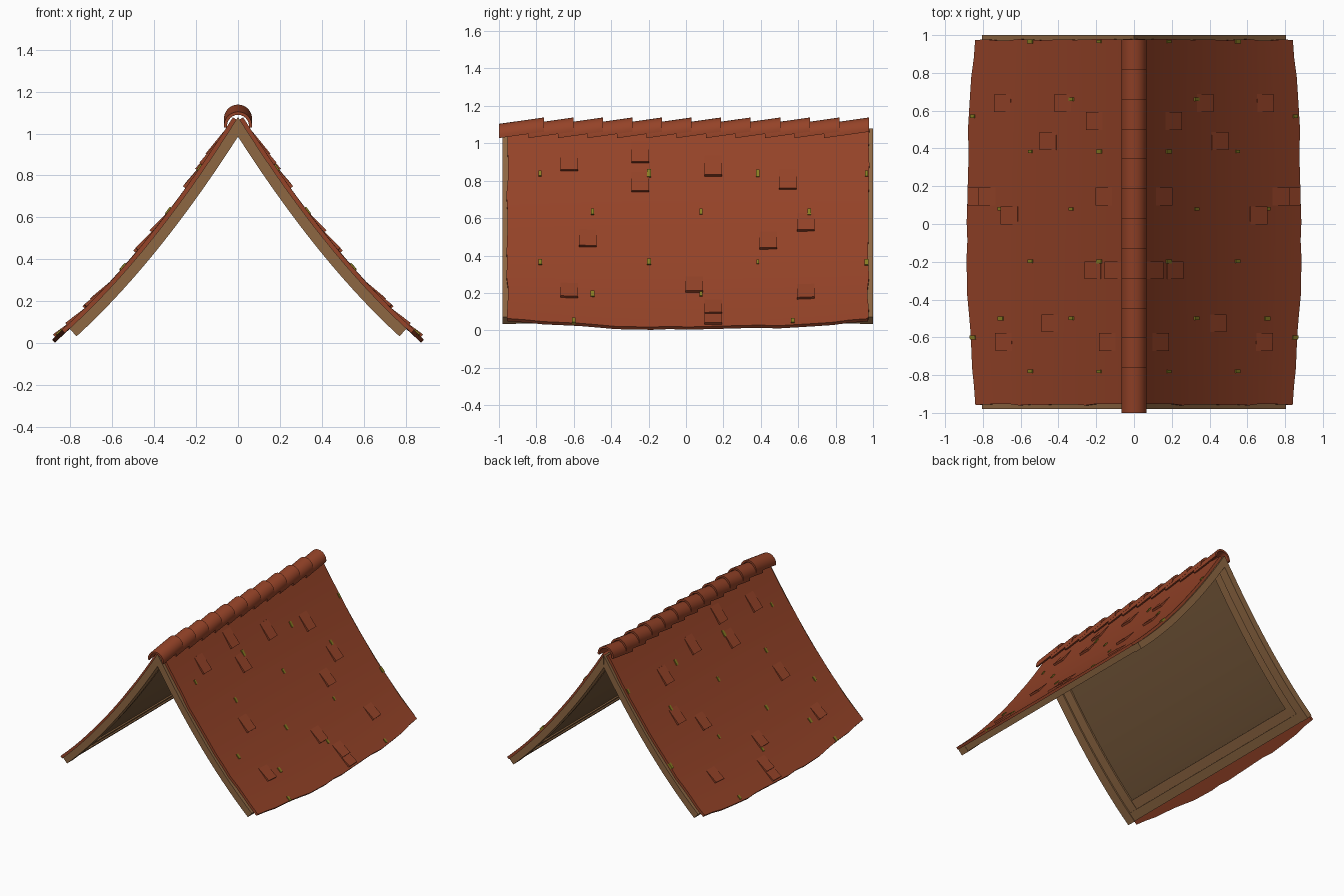
import bpy, bmesh, math, random

if "Cube" in bpy.data.objects:
    bpy.data.objects.remove(bpy.data.objects["Cube"])
random.seed(4)
YC = 0.01  # middle of the roof slopes along y


def material(name, rgb):
    m = bpy.data.materials.new(name)
    m.diffuse_color = (*rgb, 1)
    m.use_nodes = True
    m.node_tree.nodes["Principled BSDF"].inputs["Base Color"].default_value = m.diffuse_color
    return m


CLAY = material("clay_red", (0.30, 0.056, 0.021))
WOOD = material("wood_brown", (0.27, 0.135, 0.055))
DARK = material("dark_wood", (0.17, 0.092, 0.04))
MOSS = material("moss_green", (0.25, 0.21, 0.017))


def surf(x, y, d, bulge=0.0):
    """Point at height d above the curved underside of the right slope."""
    z = 0.985 - 1.56 * x + 0.42 * x * x
    s = -1.56 + 0.84 * x
    k = 1 / math.hypot(1, s)
    b = bulge * max(x / 0.795, 0) ** 2 * (1 - min(1, abs(y - YC) / 0.98) ** 2)
    return (max(0, x - s * k * d + b), y, z + k * d - b)


def add_slab(bm, x0, x1, y0, y1, d0, d1, nx=1, ny=1, bulge=0.0, rough=0.0, lift=0.0):
    """Closed curved slab; x0=None mitres it at the ridge."""
    ends = [random.uniform(-rough, rough) for _ in range(ny + 1)]
    sides = [[random.uniform(-rough, rough) for _ in range(nx + 1)] for _ in "ab"]
    layers = []
    for k, d in enumerate((d0, d1)):
        xs = -0.845 * d if x0 is None else x0
        grid = []
        for i in range(nx + 1):
            t = i / nx
            row = []
            for j in range(ny + 1):
                y = y0 + (y1 - y0) * j / ny
                if j in (0, ny):
                    y += sides[j == ny][i]
                x = xs + (x1 - xs) * t + (ends[j] if i == nx else 0)
                row.append(bm.verts.new(surf(x, y, d + lift * t * k, bulge)))
            grid.append(row)
        layers.append(grid)
    a, b = layers
    for i in range(nx):
        for j in range(ny):
            for g in layers:
                bm.faces.new((g[i][j], g[i + 1][j], g[i + 1][j + 1], g[i][j + 1]))
        for j in (0, ny):
            bm.faces.new((a[i][j], a[i + 1][j], b[i + 1][j], b[i][j]))
    for j in range(ny):
        for i in (0, nx):
            bm.faces.new((a[i][j], a[i][j + 1], b[i][j + 1], b[i][j]))


def finish(name, bm, mat, mirror=True, smooth=False):
    bmesh.ops.recalc_face_normals(bm, faces=bm.faces)
    me = bpy.data.meshes.new(name)
    bm.to_mesh(me)
    bm.free()
    me.materials.append(mat)
    ob = bpy.data.objects.new(name, me)
    bpy.context.collection.objects.link(ob)
    if mirror:
        ob.modifiers.new("mirror", 'MIRROR').use_mirror_merge = False
    if smooth:
        bpy.ops.object.select_all(action='DESELECT')
        ob.select_set(True)
        bpy.context.view_layer.objects.active = ob
        bpy.ops.object.shade_smooth_by_angle(angle=math.radians(30))
    return ob


# tiled skin, longer towards the middle of the eave
bm = bmesh.new()
add_slab(bm, -0.035, 0.795, YC - 0.966, YC + 0.966, 0.05, 0.07, 14, 20, 0.044, 0.005)
finish("tile_skin", bm, CLAY, smooth=True)

# single tiles that stick up: lower edge x, middle y
RAISED = [(.735, .64), (.41, .64), (.24, .545), (.49, .44), (.82, .145), (.19, .145),
          (.70, .045), (.25, -.245), (.14, -.245), (.48, -.525), (.17, -.625),
          (.73, -.625), (.88, .145)]
bm = bmesh.new()
for x, y in RAISED:
    e = x - 0.055 - 0.04 * (x / 0.85) ** 2 * (1 - y * y)
    add_slab(bm, e - 0.075, e, y - 0.047, y + 0.047, 0.055, 0.071, bulge=0.044, lift=0.014)
finish("raised_tiles", bm, CLAY)

# moss specks in staggered rows
bm = bmesh.new()
specks = [(x, -0.78 + 0.582 * k) for x in (.18, .55) for k in range(4)]
specks += [(x, -0.5 + 0.58 * k) for x in (.33, .71) for k in range(3)]
specks += [(.86, -.6), (.86, .57)]
for x, y in specks:
    e = x - 0.055 - 0.04 * (x / 0.85) ** 2 * (1 - y * y)
    r = random.uniform(0.008, 0.014)
    add_slab(bm, e - r, e + r, y - r * .8, y + r * .8, 0.06, 0.077, bulge=0.044)
finish("moss", bm, MOSS)

# underside boarding
bm = bmesh.new()
add_slab(bm, None, 0.765, YC - 0.97, YC + 0.97, 0.025, 0.05, 14)
finish("roof_boarding", bm, DARK, smooth=True)

# gable rafters (outer and inner) at both ends
bm = bmesh.new()
for s in (-1, 1):
    add_slab(bm, None, 0.77, YC + s * 0.92, YC + s * 0.99, 0, 0.0505, 14)
    add_slab(bm, None, 0.768, YC + s * 0.85, YC + s * 0.92, 0.012, 0.05, 14)
finish("gable_rafters", bm, WOOD, smooth=True)

# eave beams
bm = bmesh.new()
add_slab(bm, 0.72, 0.769, YC - 0.92, YC + 0.92, 0.005, 0.05)
add_slab(bm, 0.67, 0.72, YC - 0.85, YC + 0.85, 0.015, 0.05)
finish("eave_beams", bm, WOOD)

# overlapping half-round ridge tiles
bm = bmesh.new()
N = 14
for i in range(12):
    y0 = -1.0 + 0.158 * i
    rings = []
    for y, zc in ((y0, 1.037), (y0 + 0.24, 1.071)):
        for r in (0.052, 0.067):
            ring = []
            for k in range(N + 1):
                a = math.radians(-8 + 196 * k / N)
                ring.append(bm.verts.new((r * math.cos(a), y, zc + r * math.sin(a))))
            rings.append(ring)
    loop = [rings[0], rings[1], rings[3], rings[2]]
    for p, q in zip(loop, loop[1:] + loop[:1]):
        for k in range(N):
            bm.faces.new((p[k], p[k + 1], q[k + 1], q[k]))
    for k in (0, N):
        bm.faces.new([ring[k] for ring in loop])
finish("ridge_tiles", bm, CLAY, mirror=False, smooth=True)
